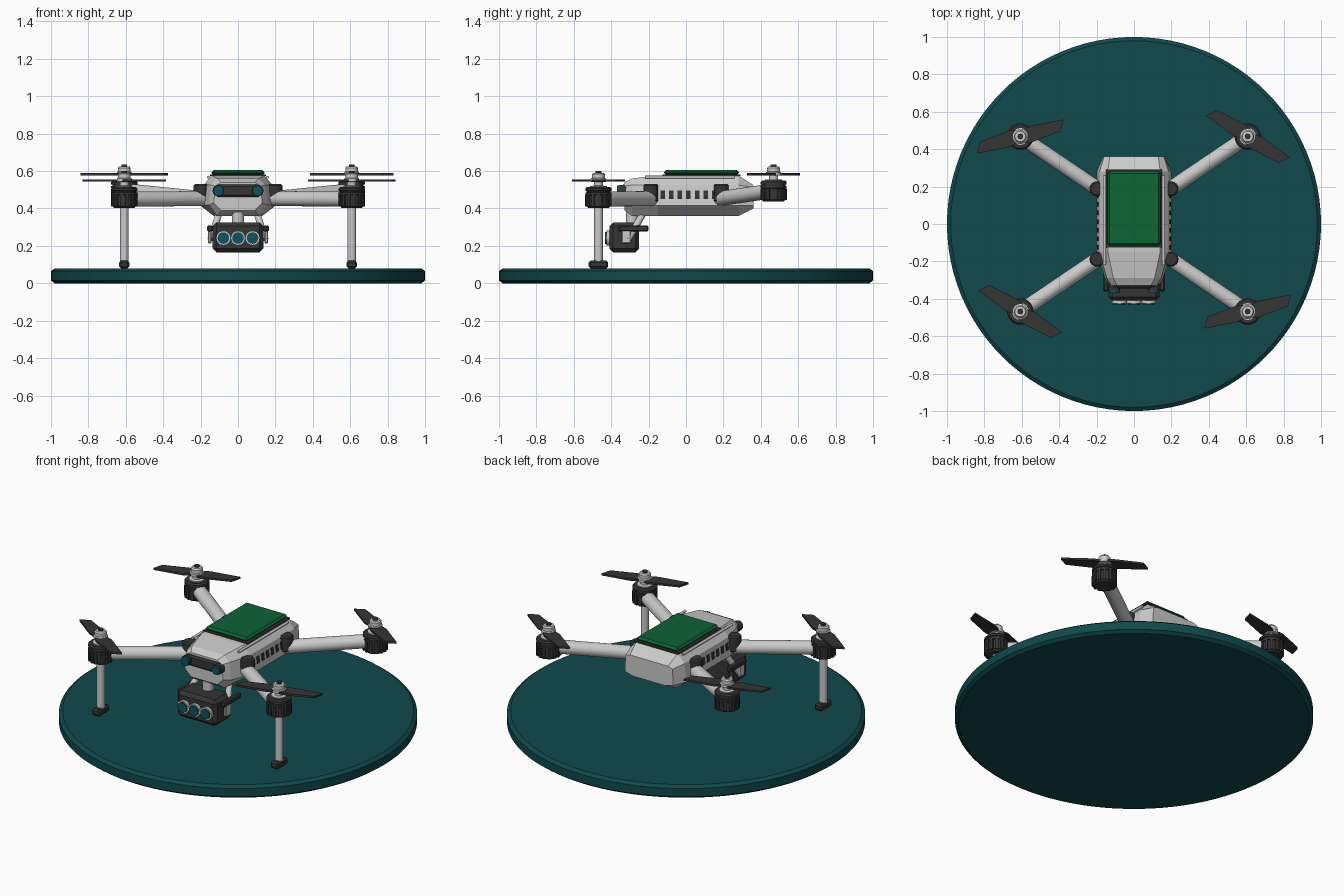
import bpy, bmesh, math
from mathutils import Vector, Matrix

cube = bpy.data.objects.get("Cube")
if cube:
    bpy.data.objects.remove(cube, do_unlink=True)


def material(name, r, g, b):
    m = bpy.data.materials.new(name)
    m.use_nodes = True
    m.diffuse_color = (r, g, b, 1)
    m.node_tree.nodes["Principled BSDF"].inputs["Base Color"].default_value = (r, g, b, 1)
    return m


TEAL = material("dark_teal", 0.005, 0.065, 0.073)
GREEN = material("battery_green", 0.004, 0.125, 0.036)
GREY = material("light_grey", 0.6, 0.6, 0.6)
DARK = material("charcoal", 0.035, 0.035, 0.035)
GLASS = material("lens_teal", 0.005, 0.085, 0.11)


def finish(name, bm, mat, smooth=False, bevel=0):
    bmesh.ops.recalc_face_normals(bm, faces=bm.faces)
    me = bpy.data.meshes.new(name)
    bm.to_mesh(me)
    bm.free()
    ob = bpy.data.objects.new(name, me)
    bpy.context.collection.objects.link(ob)
    me.materials.append(mat)
    if bevel:
        mod = ob.modifiers.new("Bevel", "BEVEL")
        mod.width = bevel
        mod.segments = 1
    if smooth:
        bpy.ops.object.select_all(action="DESELECT")
        ob.select_set(True)
        bpy.context.view_layer.objects.active = ob
        bpy.ops.object.shade_smooth_by_angle(angle=math.radians(35))
    return ob


def box(name, loc, size, mat, bevel=0, rot=None):
    bm = bmesh.new()
    m = Matrix.Translation(loc) @ (rot or Matrix()) @ Matrix.Diagonal((*size, 1))
    bmesh.ops.create_cube(bm, size=1, matrix=m)
    return finish(name, bm, mat, bevel=bevel)


def rod(name, a, b, r, mat, seg=24, smooth=True, bevel=0):
    a, b = Vector(a), Vector(b)
    d = b - a
    m = Matrix.Translation((a + b) / 2) @ d.to_track_quat("Z", "Y").to_matrix().to_4x4()
    bm = bmesh.new()
    bmesh.ops.create_cone(bm, cap_ends=True, segments=seg, radius1=r, radius2=r,
                          depth=d.length, matrix=m)
    return finish(name, bm, mat, smooth, bevel)


def loft(bm, rings):
    rings = [[bm.verts.new(p) for p in ring] for ring in rings]
    n = len(rings[0])
    for lo, hi in zip(rings, rings[1:]):
        for i in range(n):
            j = (i + 1) % n
            bm.faces.new((lo[i], lo[j], hi[j], hi[i]))
    bm.faces.new(rings[0])
    bm.faces.new(rings[-1])


def lathe(name, profile, loc, mat, seg=32):
    bm = bmesh.new()
    turn = [i * math.tau / seg for i in range(seg)]
    loft(bm, [[(loc[0] + r * math.cos(t), loc[1] + r * math.sin(t), loc[2] + z)
               for t in turn] for r, z in profile])
    return finish(name, bm, mat, True)


# Landing pad
lathe("landing_pad", [(0.98, 0), (1, 0.015), (1, 0.065), (0.98, 0.08)], (0, 0, 0), TEAL, 96)

# Fuselage: y, (bottom, lower side, upper side, top) half widths and heights
sections = [
    (-0.33, (0.09, 0.13, 0.12, 0.09), (0.39, 0.43, 0.52, 0.54)),
    (-0.29, (0.11, 0.155, 0.145, 0.11), (0.36, 0.42, 0.525, 0.56)),
    (-0.15, (0.13, 0.2, 0.185, 0.14), (0.36, 0.415, 0.525, 0.577)),
    (0.28, (0.13, 0.2, 0.185, 0.14), (0.36, 0.415, 0.525, 0.577)),
    (0.36, (0.11, 0.165, 0.16, 0.13), (0.40, 0.415, 0.515, 0.525)),
]
bm = bmesh.new()
loft(bm, [[(w, y, z) for w, z in zip(ws, zs)] +
          [(-w, y, z) for w, z in reversed(list(zip(ws, zs)))] for y, ws, zs in sections])
finish("fuselage", bm, GREY)

# Battery pack and its seat
box("battery_seat", (0, 0.083, 0.578), (0.3, 0.415, 0.008), DARK)
box("battery_pack", (0, 0.083, 0.592), (0.285, 0.4, 0.028), GREEN, 0.012)

# Nose sensor panel
box("sensor_panel", (0, -0.33, 0.495), (0.24, 0.03, 0.065), DARK, 0.01)

for side, s in (("left", 1), ("right", -1)):
    rod(side + "_eye_rim", (s * 0.105, -0.32, 0.495), (s * 0.105, -0.355, 0.495), 0.031, DARK)
    rod(side + "_eye", (s * 0.105, -0.33, 0.495), (s * 0.105, -0.368, 0.495), 0.027, GLASS)
    rod(side + "_top_rail", (s * 0.158, -0.22, 0.567), (s * 0.158, 0.26, 0.567), 0.008, GREY, 12)
    # Cooling vents
    for i in range(7):
        box(f"{side}_vent_{i}", (s * 0.1915, -0.125 + i * 0.046, 0.475), (0.008, 0.024, 0.042),
            DARK, rot=Matrix.Rotation(-s * 0.135, 4, "Y"))
    # Gimbal yoke
    box(side + "_yoke_arm", (s * 0.15, -0.28, 0.293), (0.03, 0.16, 0.032), DARK, 0.006)
    box(side + "_yoke_plate", (s * 0.151, -0.32, 0.25), (0.02, 0.05, 0.075), GREY, 0.005)
    rod(side + "_yoke_strut", (s * 0.145, -0.31, 0.235), (s * 0.1, -0.225, 0.38), 0.018, GREY, 16)

# Camera
rod("gimbal_stem", (0, -0.29, 0.3), (0, -0.29, 0.38), 0.032, GREY)
box("camera_body", (0, -0.33, 0.245), (0.27, 0.16, 0.16), DARK, 0.02)
for i in (-1, 0, 1):
    x = i * 0.078
    rod(f"lens_ring_{i + 2}", (x, -0.4, 0.242), (x, -0.426, 0.242), 0.039, GREY)
    rod(f"lens_glass_{i + 2}", (x, -0.4, 0.242), (x, -0.434, 0.242), 0.031, GLASS)

# Propeller half outline; the other half is the same turned about the hub
BLADE = [(0.03, 0.028), (0.07, 0.034), (0.25, 0.006), (0.212, -0.047), (0.04, -0.05)]


def propeller(name, loc, angle):
    m = Matrix.Translation(loc) @ Matrix.Rotation(math.radians(angle), 4, "Z")
    outline = BLADE[::-1] + [(-x, -y) for x, y in BLADE[::-1]]
    bm = bmesh.new()
    loft(bm, [[m @ Vector((x, y, z)) for x, y in outline] for z in (-0.006, 0.006)])
    finish(name, bm, DARK)


BELL = [(0.055, 0), (0.064, 0.01), (0.064, 0.07), (0.07, 0.072), (0.07, 0.082), (0.064, 0.084),
        (0.064, 0.09), (0.07, 0.092), (0.07, 0.104), (0.062, 0.112)]
CAP = [(0.045, 0.108), (0.045, 0.117), (0.024, 0.119), (0.024, 0.138), (0.04, 0.14),
       (0.04, 0.156), (0.034, 0.16), (0.034, 0.18), (0.028, 0.188)]

for end, f, base, tip_z in (("front", -1, 0.403, 0.45), ("rear", 1, 0.437, 0.495)):
    for side, s in (("left", 1), ("right", -1)):
        tag = f"{end}_{side}"
        x, y = s * 0.608, f * 0.468
        # Hinge and arm
        rod(tag + "_hinge", (s * 0.197, f * 0.188, 0.435), (s * 0.197, f * 0.188, 0.53),
            0.042, DARK, 10, False, 0.008)
        rod(tag + "_arm", (s * 0.19, f * 0.185, 0.453), (x, y, tip_z), 0.04, GREY)
        # Motor with ribs, cap and propeller
        lathe(tag + "_motor", BELL, (x, y, base), DARK)
        for k in range(14):
            t = k * math.tau / 14
            box(f"{tag}_motor_rib_{k}",
                (x + 0.064 * math.cos(t), y + 0.064 * math.sin(t), base + 0.039),
                (0.014, 0.016, 0.064), DARK, rot=Matrix.Rotation(t, 4, "Z"))
        lathe(tag + "_motor_cap", CAP, (x, y, base), GREY, 24)
        rod(tag + "_cap_bolt", (x, y, base + 0.18), (x, y, base + 0.198), 0.015, DARK, 12)
        propeller(tag + "_propeller", (x, y, base + 0.146), 20 if s * f < 0 else -28)
        # Landing legs at the front only
        if f < 0:
            rod(tag + "_leg", (x, y, 0.11), (x, y, base + 0.02), 0.023, GREY)
            box(tag + "_foot", (x, y, 0.101), (0.054, 0.104, 0.042), DARK, 0.01)
